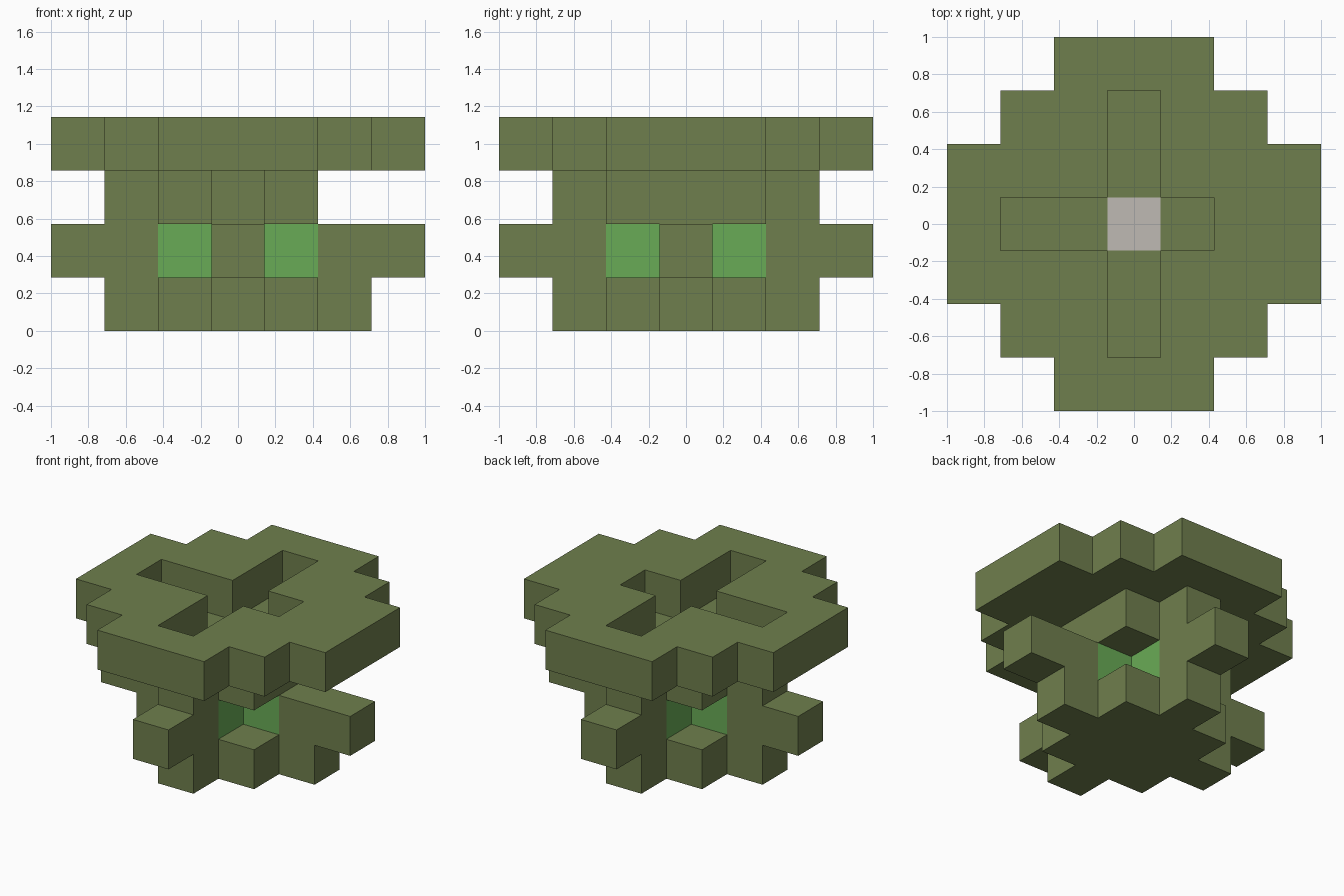
import bpy
import bmesh
from mathutils import Vector

if "Cube" in bpy.data.objects:
    bpy.data.objects.remove(bpy.data.objects["Cube"], do_unlink=True)

U = 2 / 7  # edge length of one block


def material(name, color):
    mat = bpy.data.materials.new(name)
    mat.use_nodes = True
    mat.diffuse_color = (*color, 1)
    mat.node_tree.nodes["Principled BSDF"].inputs["Base Color"].default_value = (*color, 1)
    return mat


OLIVE, GREEN, PALE = range(3)
MATERIALS = [
    material("olive", (0.159, 0.212, 0.075)),
    material("leaf green", (0.141, 0.407, 0.093)),
    material("pale grey", (0.521, 0.491, 0.456)),
]


def plan(rule):
    """Set of block columns whose position satisfies the rule."""
    span = range(-3, 4)
    return {(i, j) for i in span for j in span if rule(i, j)}


# Block plan of each layer, from the ground up
diamond = plan(lambda i, j: abs(i) + abs(j) <= 2)
cross = plan(lambda i, j: i == 0 or j == 0)
neck = diamond - {(2, 0)}
channel = neck & cross
disc = plan(lambda i, j: abs(i) + abs(j) <= 4) - channel

layers = [("base", diamond), ("cross_arms", cross),
          ("neck", neck), ("top_slab", disc)]
blocks = {(i, j, k) for k, (_, cells) in enumerate(layers) for i, j in cells}


def face_color(cell, normal):
    i, j, k = cell
    # Walls of the four recessed corners between the arms
    if k == 1 and normal.z == 0 and abs(i + normal.x) == abs(j + normal.y) == 1:
        return GREEN
    # Centre of the channel floor
    if cell == (0, 0, 2) and normal.z > 0:
        return PALE
    return OLIVE


def build_layer(name, cells, k):
    """Build only the exposed block faces, then merge the flat areas."""
    bm = bmesh.new()
    for i, j in sorted(cells):
        centre = Vector((i, j, k + 0.5))
        for axis in range(3):
            for sign in (-1, 1):
                n = Vector((0, 0, 0))
                n[axis] = sign
                if (i + n.x, j + n.y, k + n.z) in blocks:
                    continue
                a = Vector((0, 0, 0))
                a[(axis + 1) % 3] = 0.5
                b = n.cross(a)
                mid = centre + n / 2
                corners = (mid - a - b, mid + a - b, mid + a + b, mid - a + b)
                face = bm.faces.new([bm.verts.new(c * U) for c in corners])
                face.material_index = face_color((i, j, k), n)
    bmesh.ops.remove_doubles(bm, verts=bm.verts, dist=0.001)
    bmesh.ops.dissolve_limit(bm, angle_limit=0.01, verts=bm.verts,
                             edges=bm.edges, delimit={"MATERIAL"})
    mesh = bpy.data.meshes.new(name)
    bm.to_mesh(mesh)
    bm.free()
    for mat in MATERIALS:
        mesh.materials.append(mat)
    bpy.context.collection.objects.link(bpy.data.objects.new(name, mesh))


for level, (layer_name, layer_cells) in enumerate(layers):
    build_layer(layer_name, layer_cells, level)
